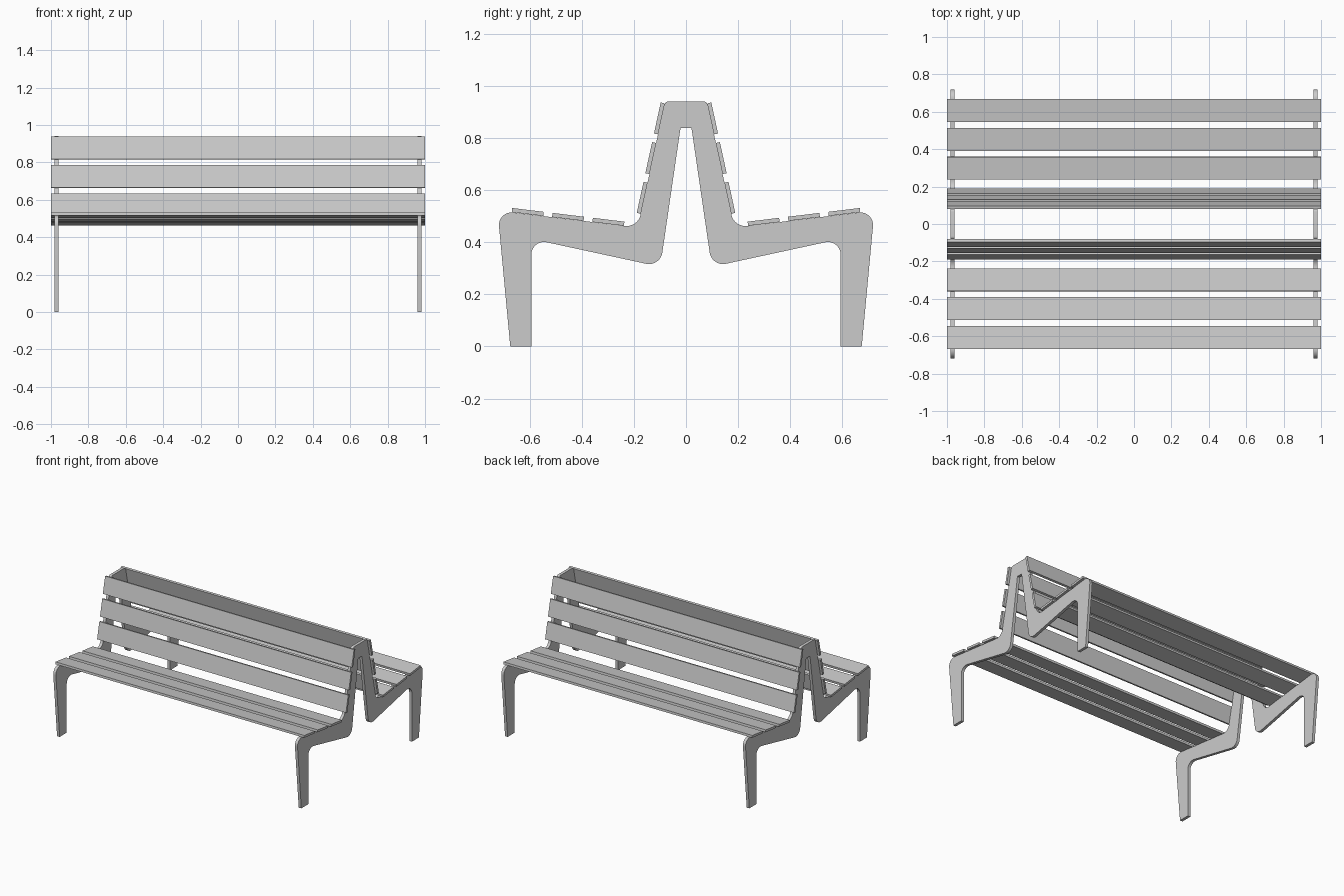
import bpy, bmesh, math
from mathutils import Vector, Matrix

if "Cube" in bpy.data.objects:
    bpy.data.objects.remove(bpy.data.objects["Cube"], do_unlink=True)

grey = bpy.data.materials.new("light grey")
grey.use_nodes = True
grey.diffuse_color = (0.6, 0.6, 0.6, 1)
grey.node_tree.nodes["Principled BSDF"].inputs["Base Color"].default_value = (0.6, 0.6, 0.6, 1)


def add_object(name, bm):
    bmesh.ops.recalc_face_normals(bm, faces=bm.faces)
    mesh = bpy.data.meshes.new(name)
    bm.to_mesh(mesh)
    bm.free()
    mesh.materials.append(grey)
    obj = bpy.data.objects.new(name, mesh)
    bpy.context.collection.objects.link(obj)
    return obj


def rounded(corners, steps=8):
    """Round each (y, z, setback) corner of a closed outline with an arc."""
    points = []
    for i, (y, z, setback) in enumerate(corners):
        c = Vector((0, y, z))
        if not setback:
            points.append(c)
            continue
        before = Vector((0, *corners[i - 1][:2])) - c
        after = Vector((0, *corners[(i + 1) % len(corners)][:2])) - c
        before.normalize()
        after.normalize()
        middle = (before + after).normalized()
        centre = c + middle * setback / before.dot(middle)
        start = c + before * setback - centre
        end = c + after * setback - centre
        radius = start.length
        start.normalize()
        end.normalize()
        points += [centre + start.slerp(end, k / steps).normalized() * radius
                   for k in range(steps + 1)]
    return points


# Side frames: a symmetrical outline of legs, seat rails and back
half = [(0.021, 0.84, 0), (0.099, 0.306, 0.055), (0.594, 0.413, 0.06),
        (0.594, 0, 0), (0.675, 0, 0), (0.724, 0.522, 0.06),
        (0.185, 0.457, 0.05), (0.08, 0.942, 0.015)]
outline = rounded(half + [(-y, z, r) for y, z, r in reversed(half)])
frame_width = 0.021
for side, x in (("left", 0.971), ("right", -0.971)):
    bm = bmesh.new()
    shift = Vector((x - frame_width / 2, 0, 0))
    face = bm.faces.new([bm.verts.new(p + shift) for p in outline])
    extruded = bmesh.ops.extrude_face_region(bm, geom=[face], use_keep_orig=True)
    moved = [v for v in extruded["geom"] if isinstance(v, bmesh.types.BMVert)]
    bmesh.ops.translate(bm, verts=moved, vec=(frame_width, 0, 0))
    frame = add_object(side + "_frame", bm)
    bpy.ops.object.select_all(action="DESELECT")
    frame.select_set(True)
    bpy.context.view_layer.objects.active = frame
    bpy.ops.object.shade_smooth_by_angle(angle=math.radians(30))

# Slats: three on each seat and three on each back
length, width, thick = 2.0, 0.122, 0.016
valley = Vector((0, 0.185, 0.457))
lines = {"seat": (Vector((0, 1, 0.122)), Vector((0, -0.122, 1))),
         "back": (Vector((0, -0.217, 1)), Vector((0, 1, 0.217)))}
for part, (along, normal) in lines.items():
    along.normalize()
    normal.normalize()
    for facing, sign in (("front", -1), ("rear", 1)):
        for i in range(3):
            pos = valley + along * (0.115 + 0.156 * i) + normal * thick / 2
            pos.y *= sign
            angle = math.atan2(along.z, along.y * sign)
            bm = bmesh.new()
            bmesh.ops.create_cube(bm, size=1)
            bmesh.ops.scale(bm, verts=bm.verts, vec=(length, width, thick))
            bmesh.ops.transform(bm, verts=bm.verts,
                                matrix=Matrix.Translation(pos) @ Matrix.Rotation(angle, 4, "X"))
            add_object(f"{facing}_{part}_slat_{i + 1}", bm)
